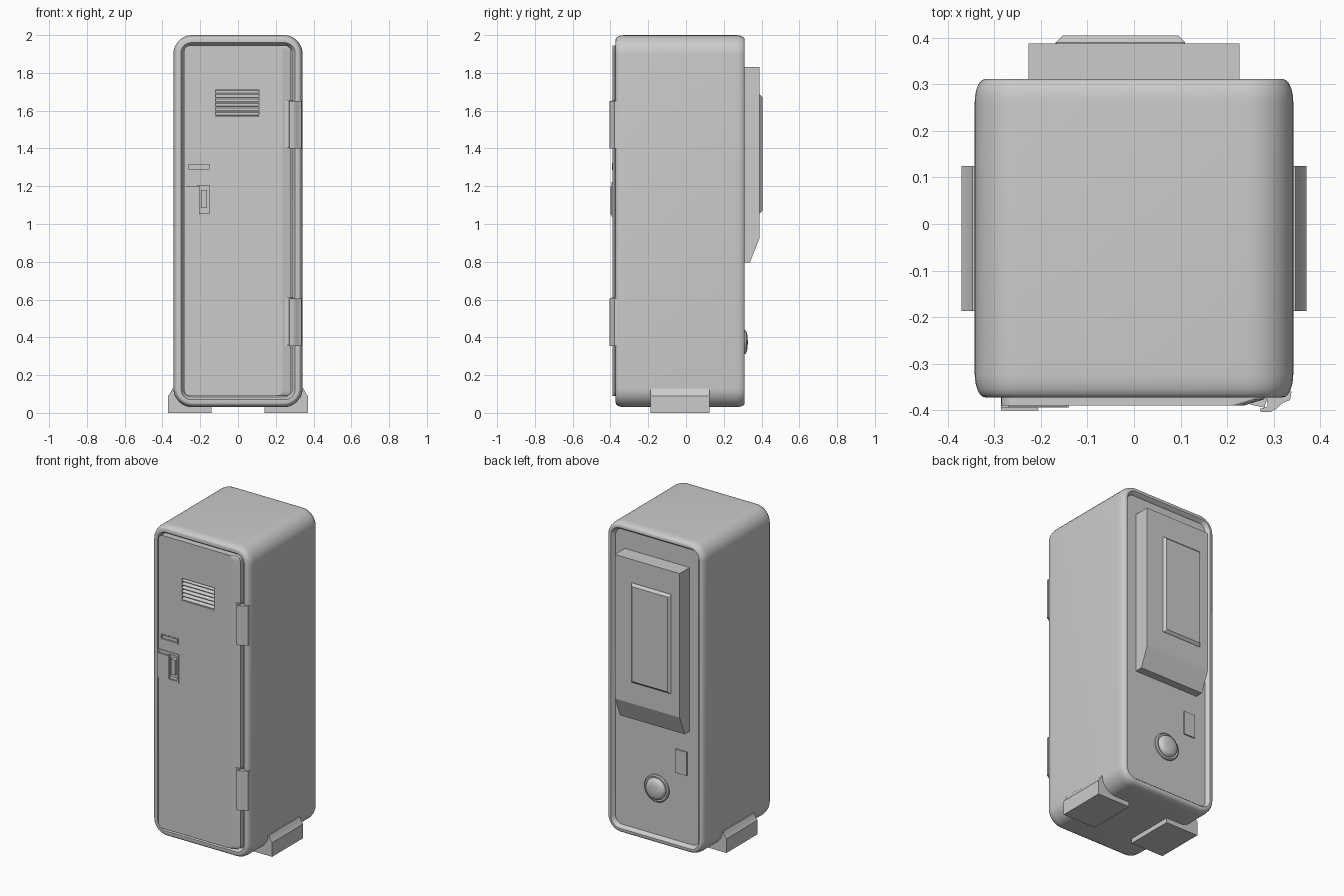
import bpy, bmesh, math

cube = bpy.data.objects.get("Cube")
if cube:
    bpy.data.objects.remove(cube, do_unlink=True)

GREY = 0.6
metal = bpy.data.materials.new("grey_metal")
metal.use_nodes = True
metal.diffuse_color = (GREY, GREY, GREY, 1)
metal.node_tree.nodes["Principled BSDF"].inputs["Base Color"].default_value = (GREY, GREY, GREY, 1)


def finish(name, bm, smooth=None):
    bmesh.ops.recalc_face_normals(bm, faces=bm.faces)
    mesh = bpy.data.meshes.new(name)
    bm.to_mesh(mesh)
    bm.free()
    mesh.materials.append(metal)
    ob = bpy.data.objects.new(name, mesh)
    bpy.context.collection.objects.link(ob)
    if smooth:
        bpy.ops.object.select_all(action='DESELECT')
        ob.select_set(True)
        bpy.context.view_layer.objects.active = ob
        bpy.ops.object.shade_smooth_by_angle(angle=math.radians(smooth))
    return ob


def rounded(x0, x1, z0, z1, r, y, n=8):
    """Rounded rectangle facing the y axis."""
    pts = []
    corners = [(x1 - r, z1 - r), (x0 + r, z1 - r), (x0 + r, z0 + r), (x1 - r, z0 + r)]
    for q, (cx, cz) in enumerate(corners):
        for i in range(n + 1):
            a = math.pi / 2 * (q + i / n)
            pts.append((cx + r * math.cos(a), y, cz + r * math.sin(a)))
    return pts


def loft(name, rings, smooth=None):
    """Skin a row of equal rings and cap both ends."""
    bm = bmesh.new()
    loops = [[bm.verts.new(p) for p in ring] for ring in rings]
    for a, b in zip(loops, loops[1:]):
        for i in range(len(a)):
            j = (i + 1) % len(a)
            bm.faces.new((a[i], a[j], b[j], b[i]))
    bm.faces.new(loops[0])
    bm.faces.new(loops[-1])
    return finish(name, bm, smooth)


def prism(name, profile, axis, lo, hi, smooth=None):
    """Extrude a 2D profile along one axis."""
    def place(p, d):
        q = list(p)
        q.insert(axis, d)
        return q
    return loft(name, [[place(p, d) for p in profile] for d in (lo, hi)], smooth)


def box(name, x0, x1, y0, y1, z0, z1):
    return prism(name, [(x0, z0), (x1, z0), (x1, z1), (x0, z1)], 1, y0, y1)


def cut(target, cutter):
    mod = target.modifiers.new("cut", 'BOOLEAN')
    mod.operation = 'DIFFERENCE'
    mod.solver = 'EXACT'
    mod.object = cutter
    bpy.context.view_layer.objects.active = target
    bpy.ops.object.modifier_apply(modifier=mod.name)
    bpy.data.objects.remove(cutter, do_unlink=True)


# Cabinet shell: recessed front and back, softly rolled rims
W, BOTTOM, TOP, FRONT, BACK = 0.342, 0.03, 2.0, -0.372, 0.311


def shell_ring(inset, y, r):
    return rounded(-W + inset, W - inset, BOTTOM + inset, TOP - inset, r, y)


roll = [(0.022 * (1 - math.sin(t)), 0.05 * (1 - math.cos(t)))
        for t in (math.pi / 2 * i / 6 for i in range(7))]
rings = [shell_ring(0.055, -0.345, 0.04), shell_ring(0.048, FRONT + 0.01, 0.045),
         shell_ring(0.04, FRONT, 0.055)]
rings += [shell_ring(i, FRONT + d, 0.1 - i) for i, d in roll]
rings += [shell_ring(i, BACK - d, 0.1 - i) for i, d in reversed(roll)]
rings += [shell_ring(0.034, BACK, 0.06), shell_ring(0.044, BACK - 0.012, 0.05),
          shell_ring(0.05, 0.287, 0.045)]
loft("cabinet_shell", rings, 35)

# Door with a slanted hinge edge
door = loft("door", [rounded(-0.285, 0.28, 0.09, 1.945, 0.03, -0.34),
                     rounded(-0.285, 0.28, 0.09, 1.945, 0.03, -0.376),
                     rounded(-0.285, 0.235, 0.09, 1.945, 0.03, -0.39)])
cut(door, box("vent_cut", -0.12, 0.11, -0.5, -0.368, 1.57, 1.71))
cut(door, box("label_cut", -0.262, -0.152, -0.5, -0.382, 1.292, 1.315))
cut(door, box("latch_cut", -0.215, -0.15, -0.5, -0.366, 1.055, 1.205))

# Vent slats
for k in range(6):
    z = 1.573 + k * 0.0235
    prism("vent_slat", [(-0.367, z), (-0.389, z), (-0.389, z + 0.004), (-0.367, z + 0.018)],
          0, -0.12, 0.11)


def frame(name, x0, x1, z0, z1, t, y0, y1):
    box(name + "_left", x0, x0 + t, y0, y1, z0, z1)
    box(name + "_right", x1 - t, x1, y0, y1, z0, z1)
    box(name + "_bottom", x0 + t, x1 - t, y0, y1, z0, z0 + t)
    box(name + "_top", x0 + t, x1 - t, y0, y1, z1 - t, z1)


# Label holder and latch
frame("label_frame", -0.27, -0.145, 1.285, 1.322, 0.007, -0.393, -0.38)
frame("latch_frame", -0.285, -0.14, 1.04, 1.222, 0.01, -0.394, -0.366)
prism("latch_plate", [(-0.285, -0.37), (-0.285, -0.4), (-0.205, -0.4), (-0.215, -0.37)],
      2, 1.05, 1.2)
box("latch_grip", -0.195, -0.165, -0.393, -0.365, 1.085, 1.18)

# Hinges wrapping the front corner
hinge = [(0.27, -0.397), (0.272, -0.404), (0.292, -0.404), (0.307, -0.396), (0.318, -0.385),
         (0.335, -0.378), (0.338, -0.36), (0.3, -0.355), (0.285, -0.375), (0.287, -0.392)]
for z in (0.355, 1.4):
    prism("hinge", hinge, 2, z, z + 0.25, 40)
    prism("hinge_leaf", [(0.25, -0.36), (0.25, -0.388), (0.28, -0.394), (0.29, -0.36)],
          2, z + 0.005, z + 0.255)

# Back housing, sloped underneath, with a bevelled cover
prism("back_housing", [(0.28, 0.795), (0.337, 0.795), (0.388, 0.92), (0.388, 1.832), (0.28, 1.832)],
      0, -0.227, 0.227)
loft("back_cover", [rounded(-0.168, 0.11, 1.055, 1.685, 0.002, 0.38, 1),
                    rounded(-0.168, 0.11, 1.055, 1.685, 0.002, 0.39, 1),
                    rounded(-0.153, 0.095, 1.07, 1.67, 0.002, 0.405, 1)])

# Small switch plate and round knob on the back
box("switch_plate", -0.21, -0.13, 0.28, 0.295, 0.51, 0.66)
steps = [(0.085, 0.28), (0.085, 0.296), (0.078, 0.301), (0.068, 0.299), (0.062, 0.315),
         (0.052, 0.322), (0.03, 0.326), (0.01, 0.327)]
loft("back_knob", [rounded(-r, r, 0.375 - r, 0.375 + r, r * 0.999, y) for r, y in steps], 40)

# Feet hugging the lower sides
foot = [(0.37, 0), (0.37, 0.09), (0.358, 0.105), (0.347, 0.13), (0.325, 0.13),
        (0.25, 0.06), (0.14, 0.035), (0.14, 0)]
for side, name in ((1, "left_foot"), (-1, "right_foot")):
    prism(name, [(side * x, z) for x, z in foot], 1, -0.187, 0.124, 35)
